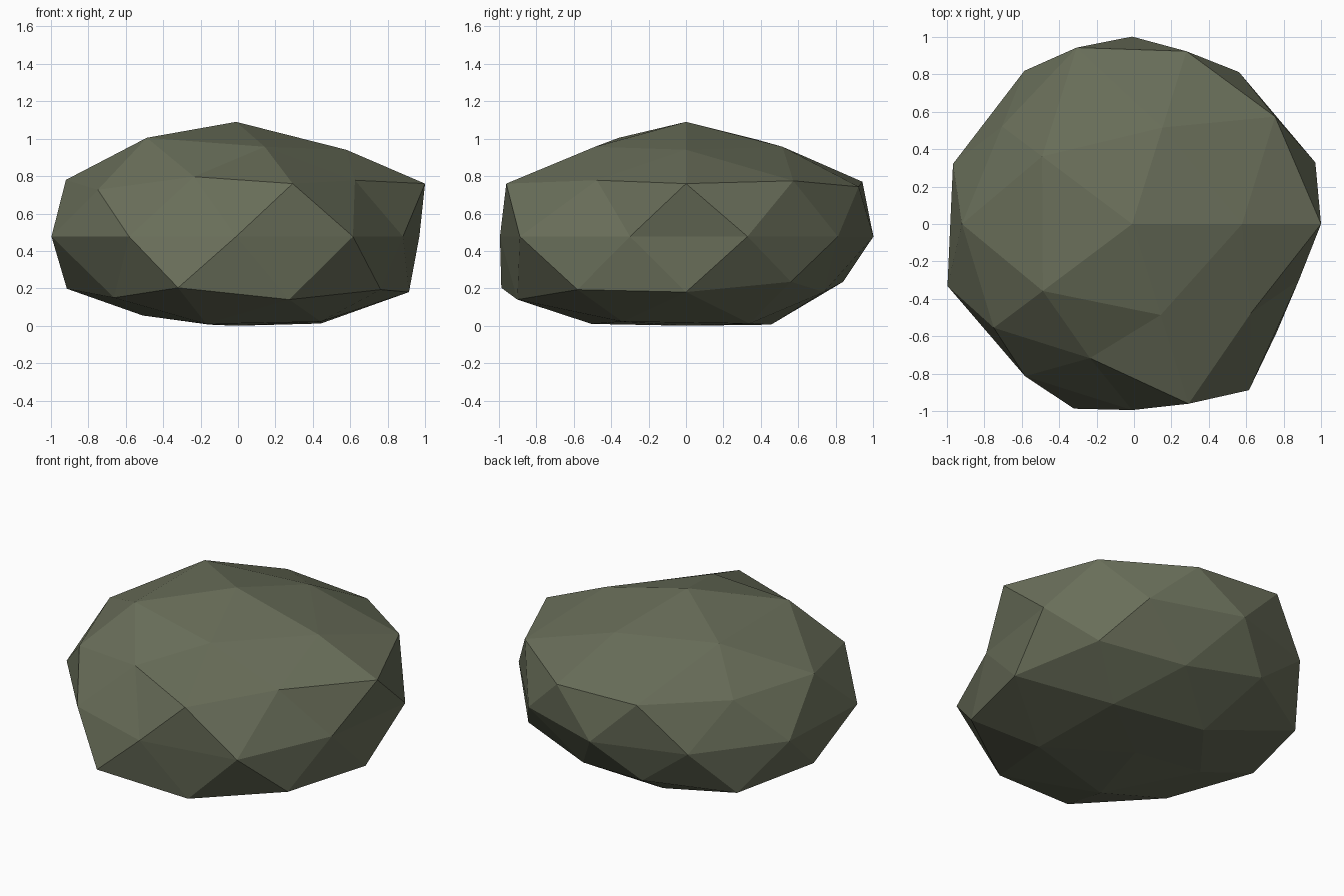
import bpy, bmesh, math

if "Cube" in bpy.data.objects:
    bpy.data.objects.remove(bpy.data.objects["Cube"])

# Each icosphere ring, by nominal height: (radius, height) of its points,
# counter-clockwise from the +x direction
RINGS = {
    1.0: [(0, 1.09)],
    0.9: [(.588, .941), (.525, .957), (.595, 1.0), (.59, 1.005), (.495, .957)],
    0.5: [(.945, .775), (.96, .77), (.91, .78), (.73, .797), (.785, .778)],
    0.4: [(1.01, .76), (.94, .743), (.86, .75), (.914, .727), (.978, .76)],
    0.0: [(r, .477) for r in (1.03, .972, .97, .98, 1.007,
                              1.038, .974, .963, 1.063, .938)],
    -0.4: [(.924, .235), (.855, .235), (.905, .198), (1.005, .203), (.955, .193)],
    -0.5: [(.924, .18), (.75, .18), (.93, .18), (.807, .15), (.918, .14)],
    -0.9: [(.56, .012), (.463, .006), (.50, .055), (.515, .01), (.56, .022)],
    -1.0: [(0, 0.0)],
}
CENTRE_X, STRETCH_Y = -0.01, 1.033


def angle(v):
    return round(math.degrees(math.atan2(v.co.y, v.co.x))) % 360


# Boulder: an icosphere whose rings are pushed in and out
bm = bmesh.new()
bmesh.ops.create_icosphere(bm, subdivisions=2, radius=1)
groups = {}
for v in bm.verts:
    groups.setdefault(round(v.co.z, 1) + 0.0, []).append(v)
for key, verts in groups.items():
    for v, (r, z) in zip(sorted(verts, key=angle), RINGS[key]):
        a = math.radians(angle(v)) if r else 0
        v.co = (CENTRE_X + r * math.cos(a), STRETCH_Y * r * math.sin(a), z)
bmesh.ops.recalc_face_normals(bm, faces=bm.faces)

mesh = bpy.data.meshes.new("boulder")
bm.to_mesh(mesh)
bm.free()
stone = bpy.data.materials.new("mossy grey stone")
stone.diffuse_color = (.14, .155, .10, 1)
stone.use_nodes = True
stone.node_tree.nodes["Principled BSDF"].inputs["Base Color"].default_value = stone.diffuse_color
mesh.materials.append(stone)
bpy.context.collection.objects.link(bpy.data.objects.new("boulder", mesh))
